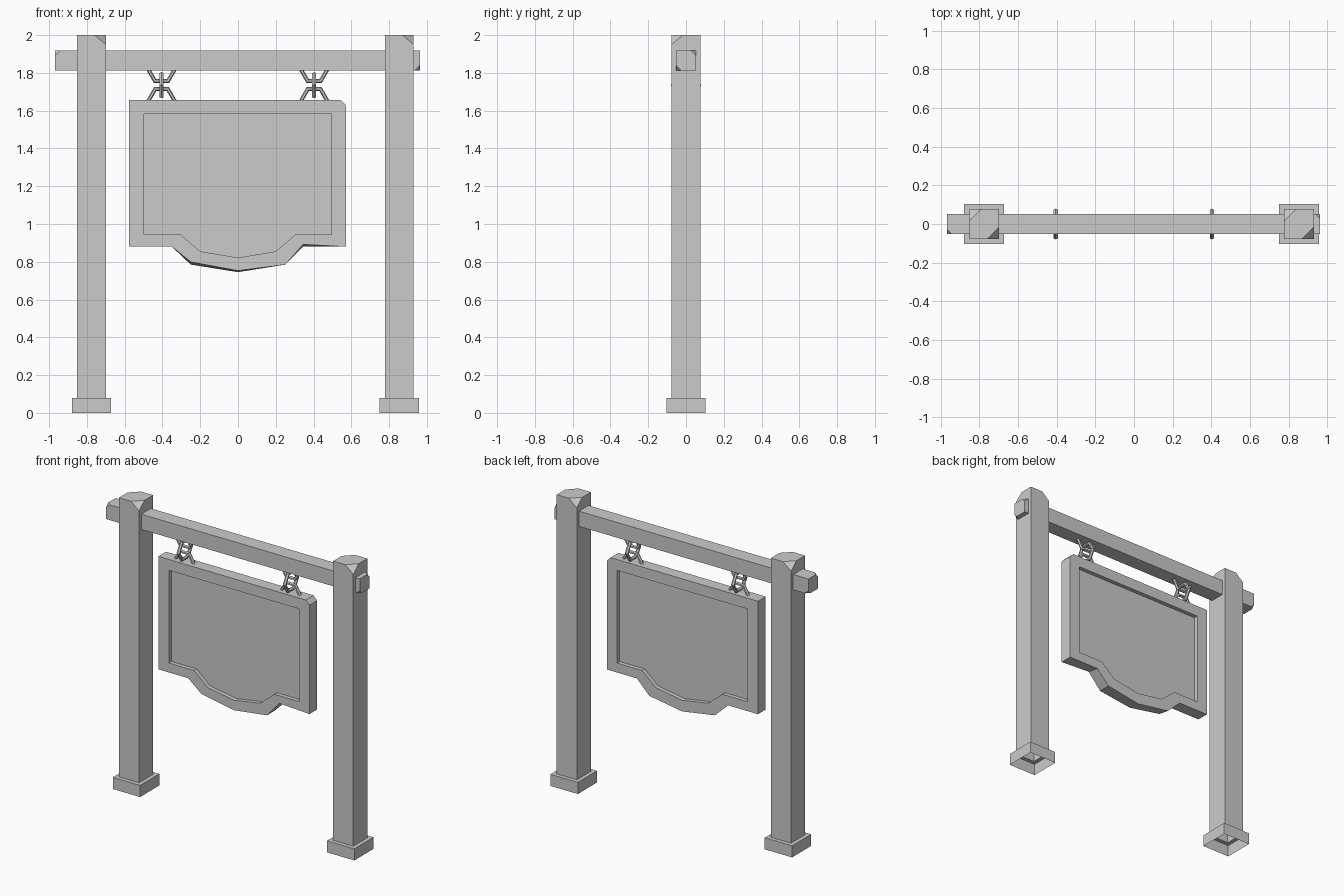
import bpy, bmesh, math
from mathutils import Vector

if "Cube" in bpy.data.objects:
    bpy.data.objects.remove(bpy.data.objects["Cube"])


def finish(bm, name, loc=(0, 0, 0), rot_z=0):
    bmesh.ops.recalc_face_normals(bm, faces=bm.faces)
    me = bpy.data.meshes.new(name)
    bm.to_mesh(me)
    bm.free()
    ob = bpy.data.objects.new(name, me)
    ob.location = loc
    ob.rotation_euler.z = rot_z
    bpy.context.collection.objects.link(ob)
    return ob


def slice_bm(bm, co, no, clear=False):
    geom = bm.verts[:] + bm.edges[:] + bm.faces[:]
    return bmesh.ops.bisect_plane(bm, geom=geom, plane_co=co, plane_no=no,
                                  clear_outer=clear)["geom_cut"]


def chip(bm, corner, normal, depth):
    """Cut a corner off and cap it."""
    n = Vector(normal).normalized()
    cut = slice_bm(bm, Vector(corner) - n * depth, n, True)
    edges = [e for e in cut if isinstance(e, bmesh.types.BMEdge)]
    bmesh.ops.edgeloop_fill(bm, edges=edges)


def box(bm, lo, hi):
    for v in bmesh.ops.create_cube(bm, size=1)["verts"]:
        v.co = [lo[i] if v.co[i] < 0 else hi[i] for i in range(3)]


# Posts: open-bottomed foot with the shaft drawn out of its top
def post(name, x, rot):
    bm = bmesh.new()
    box(bm, (-.104, -.104, 0), (.104, .104, .08))
    bm.normal_update()
    top = max(bm.faces, key=lambda f: f.calc_center_median().z)
    bottom = min(bm.faces, key=lambda f: f.calc_center_median().z)
    bmesh.ops.inset_individual(bm, faces=[top], thickness=.039)
    up = bmesh.ops.extrude_discrete_faces(bm, faces=[top])["faces"][0]
    for v in up.verts:
        v.co.z = 2
    bmesh.ops.delete(bm, geom=[bottom], context='FACES_ONLY')
    # worn dent along one upright edge
    for z in (1.53, 1.75, 1.92):
        slice_bm(bm, (0, 0, z), (0, 0, 1))
    slice_bm(bm, (.05, 0, 0), (1, 0, 0))
    slice_bm(bm, (0, -.05, 0), (0, 1, 0))
    for v in bm.verts:
        if (v.co - Vector((.065, -.065, 1.75))).length < .002:
            v.co += Vector((-.015, .015, 0))
    # chipped top corners
    chip(bm, (.065, -.065, 2), (1, -1, 1.2), .02)
    chip(bm, (-.065, .065, 2), (-1, 1, 1.2), .02)
    finish(bm, name, (x, 0, 0), rot)


post("left_post", -.776, 0)
post("right_post", .854, math.pi)

# Crossbeam with chipped ends
bm = bmesh.new()
box(bm, (-.968, -.052, 1.813), (.963, .052, 1.918))
chip(bm, (-.968, -.052, 1.918), (-1, -1, 1), .015)
chip(bm, (-.968, .052, 1.813), (-1, 1, -1), .015)
chip(bm, (.963, -.052, 1.813), (1, -1, -1), .015)
chip(bm, (.963, .052, 1.918), (1, 1, 1), .015)
finish(bm, "crossbeam")

# Sign board: framed outline with a recessed panel on both faces
outer = [(-.577, 1.657), (.573, 1.657), (.573, .88), (.345, .88), (.25, .785),
         (0, .745), (-.25, .785), (-.35, .88), (-.577, .88)]
inner = [(-.497, 1.582), (.495, 1.582), (.495, .945), (.305, .945), (.2, .855),
         (0, .822), (-.2, .855), (-.305, .945), (-.497, .945)]
worn = {3: .012, 5: .008, 6: .014}   # front lower edge wear
bm = bmesh.new()
rims = []
for s in (-1, 1):
    a = [bm.verts.new((x, s * .042, z + (worn.get(i, 0) if s < 0 else 0)))
         for i, (x, z) in enumerate(outer)]
    b = [bm.verts.new((x, s * .042, z)) for x, z in inner]
    c = [bm.verts.new((x, s * .014, z)) for x, z in inner]
    for i in range(9):
        j = (i + 1) % 9
        bm.faces.new((a[i], a[j], b[j], b[i]))
        bm.faces.new((b[i], b[j], c[j], c[i]))
    bm.faces.new(c)
    rims.append(a)
for i in range(9):
    j = (i + 1) % 9
    bm.faces.new((rims[0][i], rims[0][j], rims[1][j], rims[1][i]))
chip(bm, (.573, 0, 1.657), (1, 0, 1), .02)
finish(bm, "sign_board")

# Hanging chains: three six-sided links each
for side, x in (("left", -.405), ("right", .403)):
    for part, z, turn in (("upper", 1.815, 0), ("middle", 1.735, math.pi / 2),
                          ("lower", 1.655, 0)):
        bpy.ops.mesh.primitive_torus_add(
            major_segments=6, minor_segments=6, major_radius=.068,
            minor_radius=.012, location=(x, 0, z),
            rotation=(math.pi / 2, 0, turn))
        bpy.context.object.name = f"{side}_{part}_chain_link"
